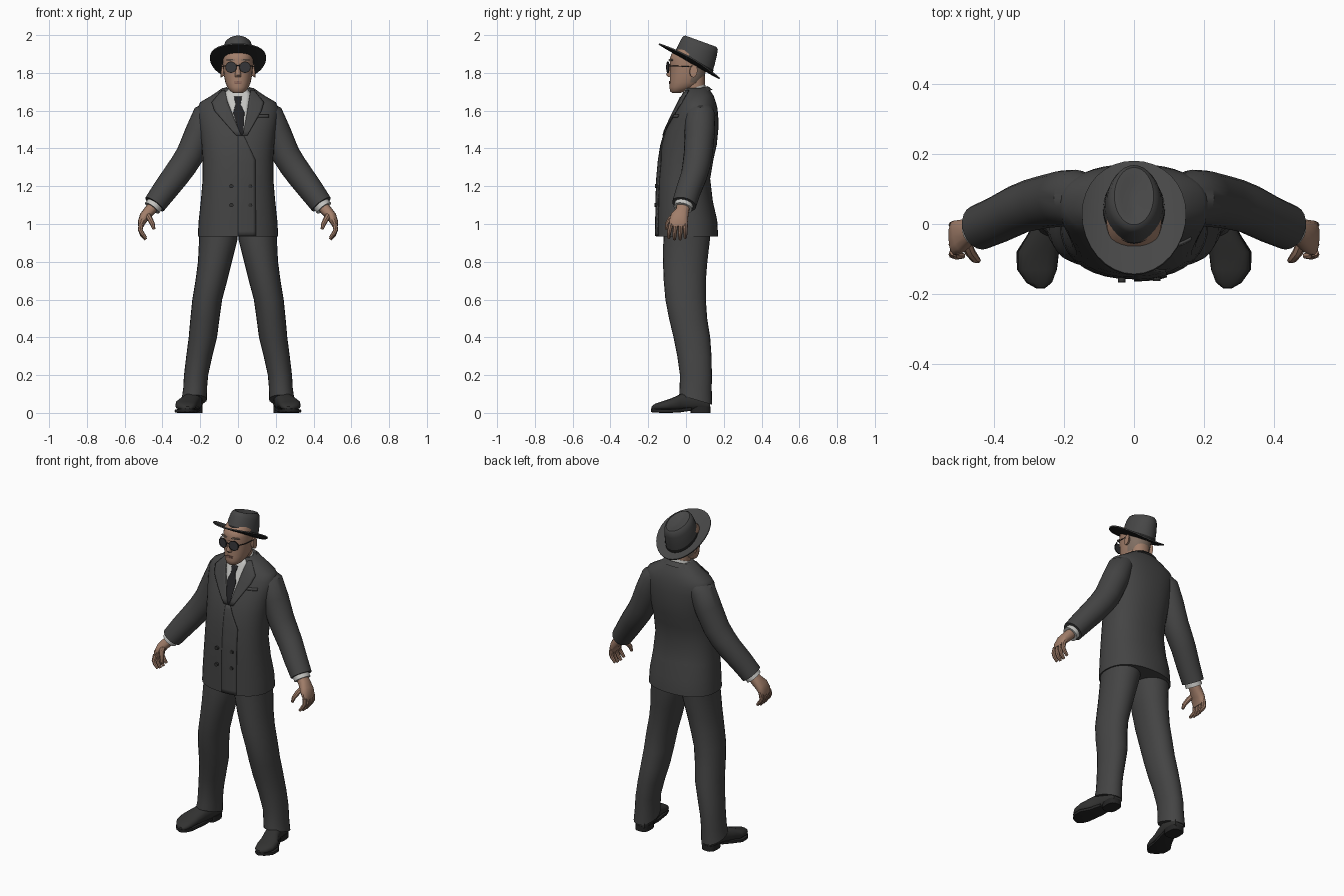
import bpy, bmesh, math
from mathutils import Vector, Matrix


def material(name, r, g, b):
    m = bpy.data.materials.new(name)
    m.diffuse_color = (r, g, b, 1)
    return m


SUIT = material("charcoal suit", .058, .058, .058)
HAT = material("grey felt", .062, .062, .062)
DARK = material("dark felt", .018, .018, .018)
SHOE = material("black leather", .032, .032, .031)
SKIN = material("skin", .36, .21, .145)
LIP = material("lip", .22, .11, .085)
HAIR = material("cropped hair", .22, .16, .125)
SHIRT = material("shirt white", .55, .55, .53)
TIE = material("tie black", .016, .016, .018)
LENS = material("dark lens", .04, .04, .044)


def finish(name, bm, mats, rule=None, angle=40, recalc=True):
    if recalc:
        bmesh.ops.recalc_face_normals(bm, faces=bm.faces)
    bm.normal_update()
    if rule:
        for f in bm.faces:
            f.material_index = rule(f)
    me = bpy.data.meshes.new(name)
    bm.to_mesh(me)
    bm.free()
    for m in mats:
        me.materials.append(m)
    ob = bpy.data.objects.new(name, me)
    bpy.context.collection.objects.link(ob)
    bpy.ops.object.select_all(action='DESELECT')
    ob.select_set(True)
    bpy.context.view_layer.objects.active = ob
    bpy.ops.object.shade_smooth_by_angle(angle=math.radians(angle))
    return ob


def oval(c, u, v, n=20, e=2.0):
    """Superellipse ring around c with half-axes u and v."""
    def p(t):
        return math.copysign(abs(t) ** (2 / e), t)
    c, u, v = Vector(c), Vector(u), Vector(v)
    return [c + u * p(math.cos(2 * math.pi * i / n)) + v * p(math.sin(2 * math.pi * i / n)) for i in range(n)]


def loft(name, rings, mats, rule=None, cap=True, close=False, angle=40):
    bm = bmesh.new()
    vs = [[bm.verts.new(p) for p in r] for r in rings]
    n = len(vs[0])
    for a, b in list(zip(vs, vs[1:])) + ([(vs[-1], vs[0])] if close else []):
        for i in range(n):
            j = (i + 1) % n
            bm.faces.new((a[i], a[j], b[j], b[i]))
    if cap and not close:
        bm.faces.new(vs[0])
        bm.faces.new(vs[-1])
    return finish(name, bm, mats, rule, angle)


def stack(rows, cx=0, n=24, e=2.2):
    """Horizontal rings from (z, half width, front y, back y)."""
    return [oval((cx, (f + b) / 2, z), (w, 0, 0), (0, (b - f) / 2, 0), n, e) for z, w, f, b in rows]


def tube(name, pts, mat, n=16, e=2.0):
    """Limb through (x, y, z, in-plane radius, depth radius)."""
    rings = []
    for i, (x, y, z, r, ry) in enumerate(pts):
        a, b = pts[max(i - 1, 0)], pts[min(i + 1, len(pts) - 1)]
        t = (Vector(b[:3]) - Vector(a[:3])).normalized()
        u = Vector((0, 1, 0)).cross(t).normalized()
        rings.append(oval((x, y, z), u * r, t.cross(u) * ry, n, e))
    return loft(name, rings, [mat])


# Jacket body
BODY = [(.935, .213, -.158, .17), (1.02, .208, -.157, .165), (1.12, .197, -.156, .142),
        (1.24, .187, -.152, .128), (1.34, .187, -.143, .145), (1.42, .193, -.13, .163),
        (1.5, .203, -.106, .171), (1.56, .213, -.078, .171), (1.61, .216, -.054, .167),
        (1.645, .2, -.036, .158), (1.68, .14, -.02, .146), (1.72, .082, .0, .118)]
loft("jacket_body", stack(BODY, n=36, e=2.3), [SUIT])


def chest_y(x, z):
    z = min(max(z, BODY[0][0]), BODY[-1][0])
    for a, b in zip(BODY, BODY[1:]):
        if z <= b[0]:
            k = (z - a[0]) / (b[0] - a[0])
            w, f, r = [a[i] + (b[i] - a[i]) * k for i in (1, 2, 3)]
            q = max(0, 1 - abs(x / w) ** 2.3) ** (1 / 2.3)
            return (f + r) / 2 - (r - f) / 2 * q


def plate(name, rows, mat, off, nx=6):
    """Thin cloth panel following the chest, rows are (z, left x, right x)."""
    bm = bmesh.new()
    fine = []
    for a, b in zip(rows, rows[1:]):
        steps = max(1, round(abs(a[0] - b[0]) / .025))
        fine += [[a[i] + (b[i] - a[i]) * k / steps for i in range(3)] for k in range(steps)]
    fine.append(rows[-1])
    grid = []
    for z, l, r in fine:
        xs = [l + (r - l) * i / nx for i in range(nx + 1)]
        grid.append([bm.verts.new((x, chest_y(x, z) - off, z)) for x in xs])
    for a, b in zip(grid, grid[1:]):
        for i in range(nx):
            bm.faces.new((a[i], b[i], b[i + 1], a[i + 1]))
    ob = finish(name, bm, [mat], recalc=False)
    mod = ob.modifiers.new("cloth", 'SOLIDIFY')
    mod.thickness, mod.offset = .006, -1


plate("shirt_front", [(1.715, -.05, .05), (1.69, -.072, .068), (1.6, -.036, .05), (1.47, .016, .026)], SHIRT, .004)
plate("tie", [(1.675, -.02, .02), (1.655, -.017, .017), (1.635, -.012, .014), (1.59, -.026, .034), (1.47, .012, .028)], TIE, .009)
plate("lapel_right", [(1.71, -.085, -.07), (1.645, -.14, -.055), (1.6, -.125, -.036), (1.47, -.01, .016)], SUIT, .01)
plate("lapel_left", [(1.71, .068, .085), (1.645, .056, .138), (1.6, .05, .125), (1.47, .026, .05)], SUIT, .01)
plate("jacket_overlap", [(1.47, .0, .03), (1.34, .0, .092), (.937, .0, .095)], SUIT, .006)
plate("breast_pocket", [(1.58, .105, .165), (1.565, .105, .165)], SUIT, .008)
for z in (1.2, 1.1):
    for x in (-.035, .065):
        y = chest_y(x, z) - .008
        loft("button", [oval((x, y + d, z), (.011, 0, 0), (0, 0, .011), 10) for d in (.008, -.004)], [SHOE])

# Collars, neck and head
loft("jacket_collar", [oval((0, .058, 1.69), (.1, 0, .0), (0, .083, .02), 24), oval((0, .056, 1.715), (.08, 0, 0), (0, .06, .015), 24),
                       oval((0, .056, 1.708), (.068, 0, 0), (0, .054, .015), 24)], [SUIT])
loft("shirt_collar", [oval((0, .045, 1.68), (.073, 0, 0), (0, .066, .015), 20), oval((0, .047, 1.722), (.062, 0, 0), (0, .054, .018), 20)], [SHIRT])
loft("neck", stack([(1.66, .053, -.005, .098), (1.72, .053, -.01, .1), (1.79, .056, -.01, .1)]), [SKIN])
HEAD = [(1.694, .026, -.074, -.03), (1.703, .04, -.084, .0), (1.725, .057, -.088, .055),
        (1.75, .067, -.086, .085), (1.785, .074, -.085, .1), (1.83, .079, -.083, .108),
        (1.87, .08, -.087, .11), (1.9, .079, -.077, .108), (1.94, .06, -.03, .09)]
loft("head", stack(HEAD, n=28, e=2.2), [SKIN, HAIR],
     lambda f: int(f.calc_center_median().y > .035 and f.calc_center_median().z > 1.76))
loft("nose", [oval((0, y, z), (w, 0, 0), (0, d, 0), 10) for z, y, w, d in
              ((1.848, -.08, .009, .008), (1.815, -.083, .012, .014), (1.79, -.086, .017, .02), (1.778, -.082, .015, .012))], [SKIN])
for nm, z, w, h in (("upper_lip", 1.752, .024, .004), ("lower_lip", 1.744, .02, .004)):
    loft(nm, [oval((0, y, z), (w, 0, 0), (0, 0, h), 12) for y in (-.07, -.089)], [LIP])

# Round glasses, brows and ears
for s in (-1, 1):
    c = (s * .037, -.096, 1.83)
    loft("lens", [oval((c[0], y, c[2]), (.027, s * .006, 0), (0, 0, .027), 18) for y in (-.093, -.097)], [LENS])
    rim = [oval((c[0], c[1] - d, c[2]), (r, s * .006, 0), (0, 0, r), 18)
           for r, d in ((.026, .003), (.03, .003), (.03, -.003), (.026, -.003))]
    loft("lens_rim", rim, [DARK], close=True)
    tube("glasses_temple", [(s * .064, -.09, 1.836, .0025, .0025), (s * .082, -.05, 1.836, .0025, .0025), (s * .085, .035, 1.832, .0025, .0025)], DARK, 6)
    loft("brow", [oval((s * .038, y, 1.868), (.024, s * .008, 0), (0, 0, .005), 10) for y in (-.076, -.085)], [HAIR])
    loft("ear", [oval((s * x, .035 + d, 1.81), (0, r, .004), (s * -.003, 0, r * 1.7), 12)
                 for x, r, d in ((.07, .014, 0), (.082, .019, .002), (.089, .02, .006), (.09, .012, .006))], [SKIN])
tube("glasses_bridge", [(-.012, -.1, 1.836, .003, .003), (0, -.102, 1.84, .003, .003), (.012, -.1, 1.836, .003, .003)], DARK, 6)

# Tilted fedora
TILT = Matrix.Translation((0, .0175, 1.862)) @ Matrix.Rotation(-math.atan(.569), 4, 'X')


def hat_ring(h, rx, ry, cy, slope=0, curl=0, n=32):
    ring = oval((0, cy, h), (rx, 0, 0), (0, ry, 0), n)
    return [TILT @ Vector((p.x, p.y, p.z + slope * p.y + curl * (p.x / rx) ** 2)) for p in ring]


up = TILT.to_3x3() @ Vector((0, 0, 1))
loft("hat_brim", [hat_ring(-.006, .078, .105, .022), hat_ring(-.006, .12, .15, .01, curl=.006), hat_ring(-.004, .149, .186, 0, curl=.02),
                  hat_ring(.003, .149, .186, 0, curl=.02), hat_ring(.003, .12, .15, .01, curl=.006), hat_ring(.003, .078, .105, .022)],
     [HAT, DARK], lambda f: int(f.normal.dot(up) < -.3), close=True)
loft("hat_crown", [hat_ring(0, .086, .113, .024), hat_ring(.05, .083, .11, .016), hat_ring(.09, .076, .103, .008, .1),
                   hat_ring(.112, .068, .097, .004, .15), hat_ring(.122, .056, .086, .002, .17),
                   hat_ring(.119, .036, .064, 0, .17), hat_ring(.11, .015, .04, 0, .17)], [HAT])
loft("hat_band", [hat_ring(.002, .088, .115, .024), hat_ring(.022, .087, .114, .021)], [DARK], cap=False)

for s in (-1, 1):
    # Sleeve and cuff
    tube("sleeve", [(s * x, y, z, r, ry) for x, y, z, r, ry in (
        (.13, .075, 1.615, .045, .065), (.165, .075, 1.58, .073, .08), (.203, .073, 1.485, .077, .08),
        (.252, .064, 1.37, .075, .076), (.29, .055, 1.31, .073, .074), (.33, .042, 1.255, .071, .07),
        (.39, .012, 1.175, .066, .067), (.442, -.01, 1.104, .06, .065))], SUIT, 20)
    tube("shirt_cuff", [(s * .42, -.003, 1.13, .045, .05), (s * .455, -.017, 1.084, .046, .05)], SHIRT)
    # Hand with curled fingers
    tube("palm", [(s * x, y, z, r, ry) for x, y, z, r, ry in (
        (.435, -.01, 1.11, .03, .034), (.47, -.02, 1.068, .03, .036), (.495, -.034, 1.04, .027, .047),
        (.51, -.04, 1.01, .021, .05), (.514, -.04, .988, .015, .046))], SKIN, 14, 2.4)
    for y, d in ((-.079, .008), (-.053, 0), (-.027, .0), (-.003, .008)):
        tube("finger", [(s * .513, y, 1.0, .014, .013), (s * .517, y * 1.1, .968, .0125, .012),
                        (s * .507, y * 1.15, .942 + d, .0115, .011), (s * .488, y * 1.15, .918 + d, .008, .008)], SKIN, 8)
    tube("thumb", [(s * .485, -.04, 1.055, .018, .018), (s * .468, -.08, 1.03, .015, .015),
                   (s * .453, -.1, 1.0, .013, .012), (s * .445, -.104, .972, .008, .008)], SKIN, 8)
    # Trouser leg with hem dropping toward the heel
    LEG = [(1.0, .108, .1, -.115, .13), (.92, .104, .102, -.12, .127), (.8, .122, .09, -.122, .113),
           (.7, .141, .084, -.118, .105), (.6, .163, .079, -.109, .105), (.5, .175, .077, -.09, .112),
           (.4, .186, .075, -.066, .128), (.3, .205, .069, -.046, .135), (.2, .222, .064, -.032, .137),
           (.13, .227, .063, -.034, .136), (.07, .232, .067, -.036, .138)]
    rings = [stack([(z, w, f, b)], s * cx, 24, 2.1)[0] for z, cx, w, f, b in LEG]
    for p in rings[-1]:
        p.z -= (p.y - .05) * .3
    loft("trouser_leg", rings, [SUIT])
    # Shoe upper, sole and heel
    loft("shoe", [oval((s * cx, y, .014 + h / 2), (w, 0, 0), (0, 0, h / 2), 16, 2.5) for y, cx, w, h in (
        (.128, .226, .03, .06), (.11, .227, .042, .085), (.03, .235, .045, .1), (-.03, .253, .049, .085),
        (-.08, .273, .058, .062), (-.13, .276, .055, .046), (-.165, .271, .038, .034), (-.182, .267, .014, .02))], [SHOE])
    loft("shoe_sole", [oval((s * cx, y, z), (w, 0, 0), (0, 0, .01), 12, 5) for y, cx, w, z in (
        (.03, .235, .04, .022), (-.03, .254, .05, .013), (-.08, .275, .061, .01), (-.13, .277, .057, .01),
        (-.168, .271, .036, .012), (-.184, .267, .012, .014))], [DARK])
    loft("shoe_heel", [oval((s * .229, .078, z), (.042, 0, 0), (0, .053, 0), 16, 3) for z in (0, .034)], [DARK])
